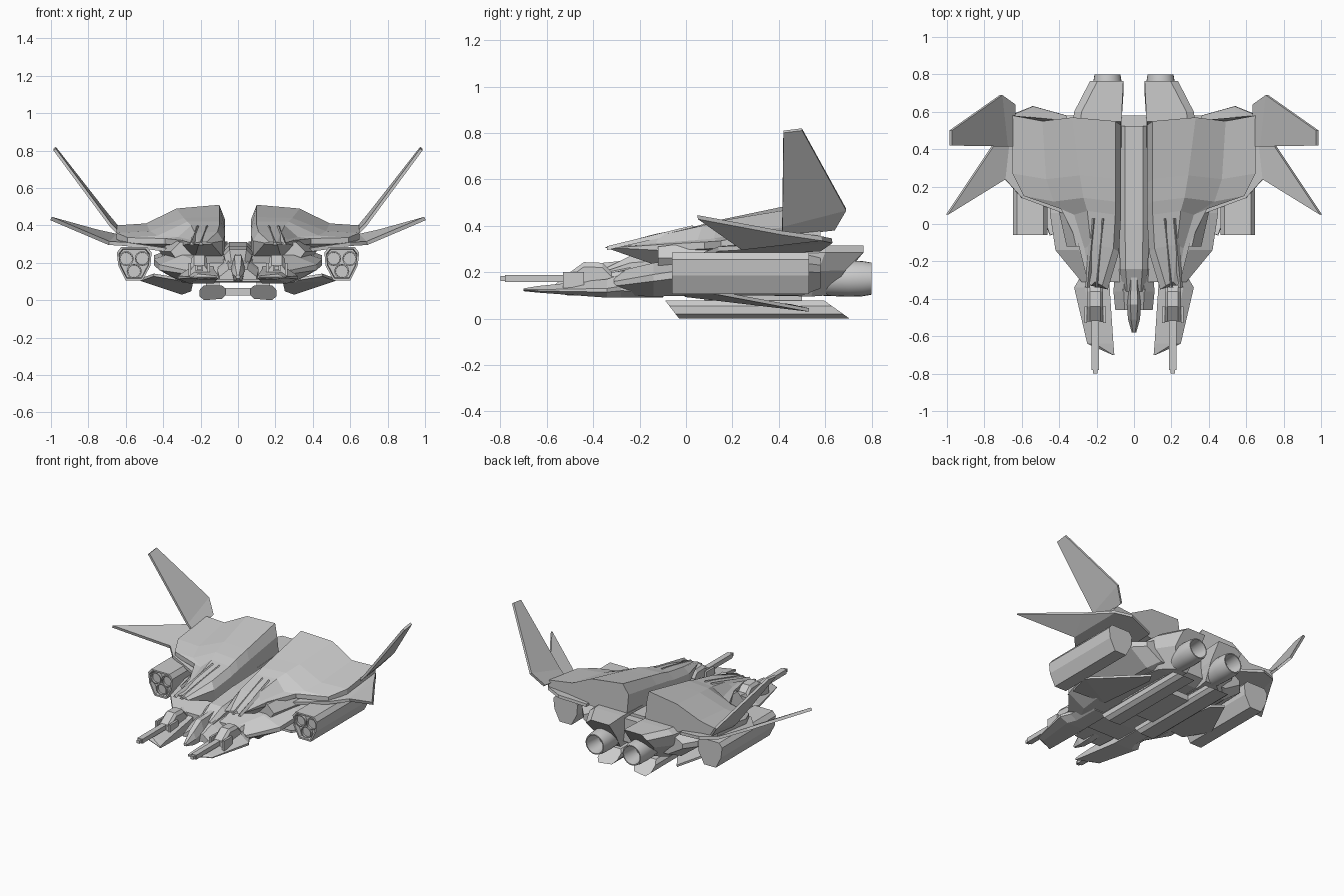
import bpy, bmesh, math
from mathutils import Vector


def finish(name, bm, mirror=True, thick=0):
    bmesh.ops.remove_doubles(bm, verts=bm.verts, dist=0.0005)
    bmesh.ops.recalc_face_normals(bm, faces=bm.faces)
    me = bpy.data.meshes.new(name)
    bm.to_mesh(me)
    bm.free()
    ob = bpy.data.objects.new(name, me)
    bpy.context.collection.objects.link(ob)
    if thick:
        s = ob.modifiers.new("thickness", 'SOLIDIFY')
        s.thickness, s.offset = thick, 0
    if mirror:
        ob.modifiers.new("mirror", 'MIRROR').use_clip = False
    return ob


def loft(name, rings, mirror=True, caps=True):
    """Skin a list of equally long rings of 3D points."""
    bm = bmesh.new()
    vs = [[bm.verts.new(p) for p in r] for r in rings]
    n = len(rings[0])
    for a, b in zip(vs, vs[1:]):
        for i in range(n):
            bm.faces.new((a[i], a[(i + 1) % n], b[(i + 1) % n], b[i]))
    if caps:
        bm.faces.new(vs[0])
        bm.faces.new(vs[-1])
    return finish(name, bm, mirror)


def plate(name, pts, faces, thick):
    """Thin folded panel."""
    bm = bmesh.new()
    vs = [bm.verts.new(p) for p in pts]
    for f in faces:
        bm.faces.new([vs[i] for i in f])
    return finish(name, bm, True, thick)


def block(name, x0, x1, y0, y1, z0, z1, mirror=True):
    r = lambda y: [(x0, y, z0), (x1, y, z0), (x1, y, z1), (x0, y, z1)]
    return loft(name, [r(y0), r(y1)], mirror)


def turned(name, x, z, profile, n):
    """Tube around the y direction from (y, radius) pairs."""
    rings = [[(x + r * math.cos(2 * math.pi * i / n), y, z + r * math.sin(2 * math.pi * i / n))
              for i in range(n)] for y, r in profile]
    ob = loft(name, rings)
    bpy.context.view_layer.objects.active = ob
    ob.select_set(True)
    bpy.ops.object.shade_smooth_by_angle(angle=math.radians(35))
    ob.select_set(False)
    return ob


# Upper armour shells: y, inner x, top z, bend x, bend z, outer x, outer z, bottom z
def shell_ring(y, xi, zt, xm, zm, xo, zo, zb):
    h = zt - zb
    xk = xm + (xo - xm) * 0.5
    return [(xi, y, zb), (xi, y - 0.02, zt - 0.35 * h), (xi + 0.03, y, zt), (xm, y + 0.02, zm),
            (xk, y, zo + 0.12 * (zm - zo)), (xo, y + 0.03, zo), (xo, y + 0.03, zo - 0.2 * h),
            (xm, y, zb)]


loft("upper_shell", [shell_ring(*s) for s in (
    (-0.33, 0.14, 0.31, 0.21, 0.31, 0.25, 0.306, 0.30),
    (-0.13, 0.08, 0.365, 0.23, 0.36, 0.30, 0.32, 0.23),
    (0.05, 0.07, 0.40, 0.25, 0.40, 0.39, 0.33, 0.25),
    (0.12, 0.07, 0.42, 0.27, 0.42, 0.59, 0.335, 0.26),
    (0.24, 0.07, 0.445, 0.29, 0.44, 0.65, 0.36, 0.27),
    (0.55, 0.07, 0.51, 0.33, 0.49, 0.65, 0.40, 0.29))])

# Raised front fingers on the shells
for x in (0.165, 0.215):
    loft("shell_finger", [
        [(x + 0.02, -0.34, 0.295), (x + 0.045, -0.34, 0.295), (x + 0.035, -0.34, 0.312)],
        [(x - 0.015, 0.03, 0.38), (x + 0.02, 0.03, 0.38), (x, 0.03, 0.402)]])

# Upswept tail fins
plate("tail_fin", [(0.64, 0.415, 0.36), (0.68, 0.415, 0.40), (0.98, 0.42, 0.805),
                   (0.98, 0.50, 0.815), (0.71, 0.69, 0.47), (0.64, 0.64, 0.385)],
      [(0, 1, 4, 5), (1, 2, 3, 4)], 0.016)

# Forward-swept lower wings
plate("swept_wing", [(0.36, 0.05, 0.265), (0.60, 0.14, 0.30), (0.69, 0.24, 0.305), (1.0, 0.05, 0.437),
                     (0.76, 0.41, 0.37), (0.65, 0.585, 0.345), (0.54, 0.63, 0.335), (0.36, 0.58, 0.30)],
      [(0, 1, 6, 7), (1, 2, 5, 6), (2, 4, 5), (2, 3, 4)], 0.02)


# Hull halves with front prongs: y, inner x, outer x, bottom z, shoulder z, top z
def hull_ring(y, xi, xo, zb, zs, zt):
    xm = xi + (xo - xi) * 0.7
    return [(xi, y, zb), (xi, y, zt), (xm, y, zt), (xo, y, zs), (xo, y, zs - 0.2 * (zt - zb)), (xm, y, zb)]


loft("front_prong", [hull_ring(*s) for s in (
    (-0.70, 0.105, 0.115, 0.118, 0.125, 0.13),
    (-0.64, 0.11, 0.25, 0.112, 0.125, 0.14),
    (-0.34, 0.13, 0.32, 0.09, 0.13, 0.17),
    (-0.28, 0.13, 0.285, 0.09, 0.14, 0.19),
    (-0.10, 0.13, 0.28, 0.09, 0.14, 0.20))])
loft("main_hull", [hull_ring(*s) for s in (
    (-0.31, 0, 0.28, 0.10, 0.16, 0.20),
    (-0.14, 0, 0.42, 0.095, 0.19, 0.24),
    (0.06, 0, 0.45, 0.10, 0.22, 0.265),
    (0.50, 0, 0.45, 0.10, 0.24, 0.29),
    (0.58, 0, 0.38, 0.13, 0.23, 0.29))])

# Air intakes below the shells
loft("air_intake", [[(0.24, y, 0.22), (0.24, y, z), (0.31 + d, y, z), (0.36 + d, y, 0.26), (0.33 + d, y, 0.22)]
                    for y, z, d in ((-0.12, 0.31, 0), (0.15, 0.34, 0.06))])

# Central spine between the shells
loft("spine", [[(-w, y, 0.2), (-w, y, z - 0.03), (-w * 0.6, y, z), (w * 0.6, y, z), (w, y, z - 0.03), (w, y, 0.2)]
               for y, w, z in ((-0.36, 0.06, 0.21), (-0.24, 0.075, 0.27), (0.0, 0.08, 0.29), (0.525, 0.08, 0.31))],
     mirror=False)

# Cockpit collar, nose and canopy
loft("cockpit_collar", [[(-w, y, 0.11), (-w, y, z - 0.04), (-w * 0.5, y, z), (w * 0.5, y, z), (w, y, z - 0.04), (w, y, 0.11)]
                        for y, w, z in ((-0.46, 0.10, 0.165), (-0.36, 0.11, 0.20), (-0.24, 0.10, 0.24))], mirror=False)
loft("cockpit_nose", [[(-w * 0.6, y, a), (-w, y, (a + b) / 2), (-w * 0.5, y, b), (w * 0.5, y, b),
                       (w, y, (a + b) / 2), (w * 0.6, y, a)]
                      for y, w, a, b in ((-0.58, 0.012, 0.115, 0.135), (-0.51, 0.032, 0.10, 0.19),
                                         (-0.43, 0.038, 0.10, 0.24), (-0.36, 0.035, 0.11, 0.24),
                                         (-0.26, 0.03, 0.12, 0.25))], mirror=False)

# Guns: sloped housing, cheek plates, barrel and muzzle
loft("gun_housing", [[(0.165, y, 0.13), (0.165, y, z - 0.02), (0.18, y, z), (0.235, y, z), (0.25, y, z - 0.02), (0.25, y, 0.13)]
                     for y, z in ((-0.52, 0.185), (-0.44, 0.243), (-0.36, 0.24), (-0.32, 0.20), (-0.15, 0.22))])
block("gun_cheek_outer", 0.25, 0.265, -0.53, -0.44, 0.13, 0.20)
block("gun_cheek_inner", 0.15, 0.165, -0.53, -0.44, 0.13, 0.20)
block("gun_barrel", 0.188, 0.226, -0.78, -0.5, 0.157, 0.188)
block("gun_muzzle", 0.195, 0.219, -0.80, -0.77, 0.162, 0.183)

# Missile pods with three recessed tubes
POD = [(0.462, 0.255), (0.485, 0.284), (0.625, 0.284), (0.648, 0.255), (0.64, 0.185), (0.60, 0.106),
       (0.51, 0.106), (0.468, 0.185)]


def pod_ring(y, s):
    return [(0.555 + (x - 0.555) * s, y, 0.2 + (z - 0.2) * s) for x, z in POD]


loft("missile_pod", [pod_ring(-0.03, 0.84), pod_ring(-0.06, 0.88), pod_ring(-0.06, 1), pod_ring(0.53, 1)])
for x, z in ((0.512, 0.222), (0.598, 0.222), (0.555, 0.155)):
    turned("missile_tube", x, z, [(-0.02, 0.04), (-0.048, 0.04), (-0.048, 0.033), (-0.035, 0.0325)], 16)

# Engine nacelles with raked rear hoods
def nacelle_ring(yt, yb, xi, xo, zb, zt):
    zm, ym = (zb + zt) / 2, (yt + yb) / 2
    return [(xi, yt, zt), (xo - 0.04, yt, zt), (xo, yt, zt - 0.03), (xo, ym, zm),
            (xo - 0.07, yb, zb), (xi + 0.02, yb, zb), (xi, ym, zm)]


loft("engine_nacelle", [nacelle_ring(0.30, 0.30, 0.07, 0.36, 0.10, 0.30),
                        nacelle_ring(0.60, 0.54, 0.065, 0.32, 0.095, 0.315),
                        nacelle_ring(0.765, 0.61, 0.057, 0.235, 0.10, 0.315)])
turned("engine_nozzle", 0.142, 0.172, [(0.55, 0.072), (0.70, 0.078), (0.76, 0.076), (0.80, 0.069),
                                       (0.80, 0.062), (0.68, 0.05)], 24)

# Landing skids with slanted ends, and cross tie
SKID = [(0.065, 0.03), (0.085, 0.008), (0.18, 0.0), (0.205, 0.02), (0.205, 0.055), (0.185, 0.078), (0.085, 0.078), (0.065, 0.06)]
loft("landing_skid", [[(x, -0.03 - 0.06 * z / 0.078, z) for x, z in SKID],
                      [(x, 0.705 - 0.11 * z / 0.078, z) for x, z in SKID]])
block("skid_tie", -0.07, 0.07, 0.1, 0.45, 0.025, 0.065, mirror=False)
block("skid_strut", 0.10, 0.17, 0.08, 0.5, 0.07, 0.12)

# Canted belly fins
plate("belly_fin", [(0.24, 0.0, 0.10), (0.45, -0.06, 0.135), (0.52, 0.14, 0.11), (0.30, 0.53, 0.037), (0.25, 0.45, 0.055)],
      [(0, 1, 2), (0, 2, 3, 4)], 0.015)
